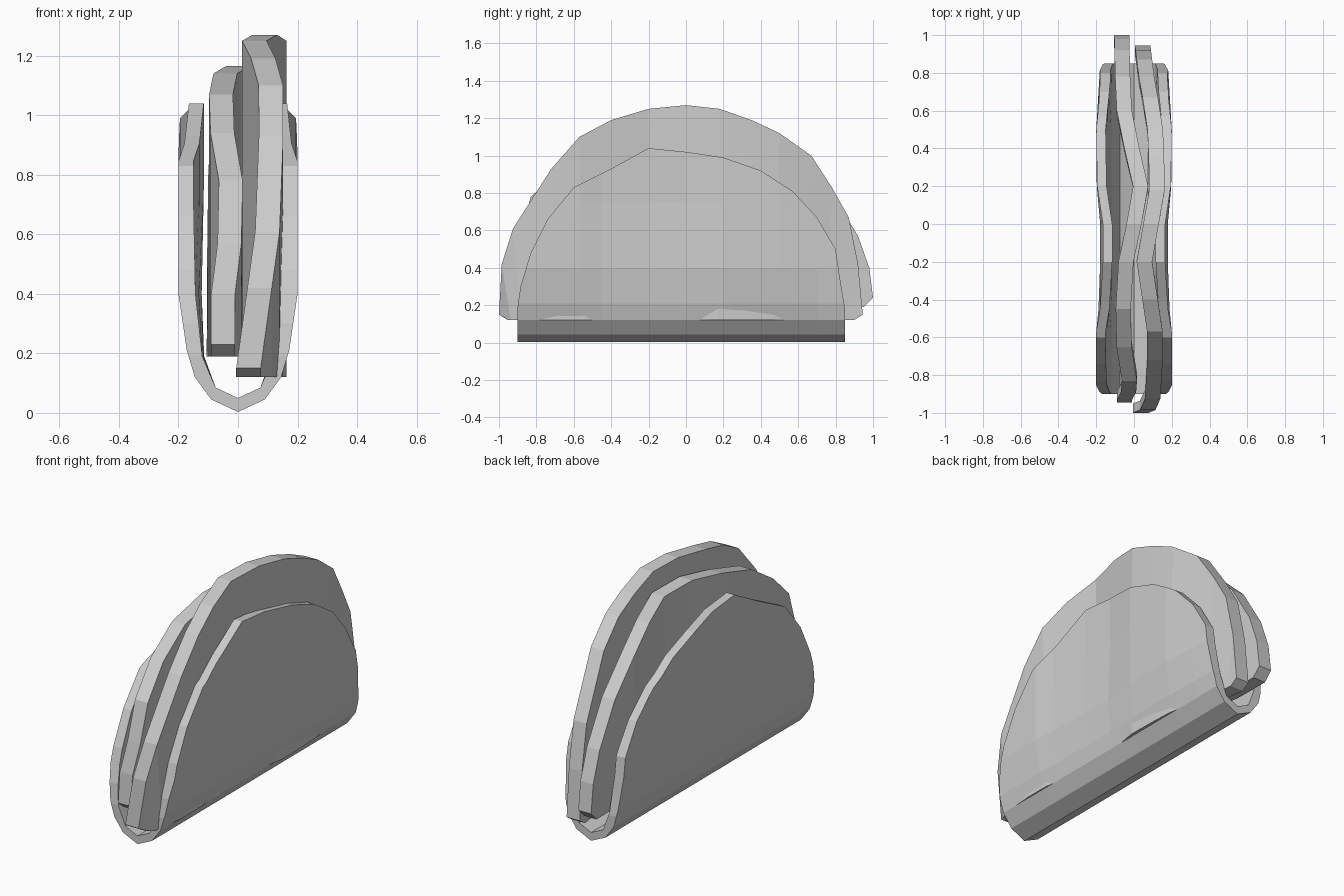
import bpy, bmesh

if "Cube" in bpy.data.objects:
    bpy.data.objects.remove(bpy.data.objects["Cube"])


def lerp(table, v):
    """Piecewise-linear lookup in a list of (key, value)."""
    if v <= table[0][0]:
        return table[0][1]
    for (a, p), (b, q) in zip(table, table[1:]):
        if v <= b:
            return p + (q - p) * (v - a) / (b - a)
    return table[-1][1]


def make_object(name, bm):
    bmesh.ops.recalc_face_normals(bm, faces=bm.faces)
    me = bpy.data.meshes.new(name)
    bm.to_mesh(me)
    bm.free()
    ob = bpy.data.objects.new(name, me)
    bpy.context.collection.objects.link(ob)
    return ob


def loft(name, rings):
    """Closed rings joined in order, capped at both ends."""
    bm = bmesh.new()
    rows = [[bm.verts.new(p) for p in ring] for ring in rings]
    for a, b in zip(rows, rows[1:]):
        for i in range(len(a)):
            j = (i + 1) % len(a)
            bm.faces.new((a[i], a[j], b[j], b[i]))
    bm.faces.new(rows[0])
    bm.faces.new(rows[-1])
    return make_object(name, bm)


# Folded shell: U-shaped section run along y, squeezed in gentle waves
outer = [(.09, .045), (.145, .12), (.172, .21), (.2, .4), (.2, .75), (.2, 1.15)]
inner = [(.15, 1.15), (.15, .75), (.143, .4), (.12, .19), (.075, .085)]
half = outer + inner
section = ([(0, .003)] + half + [(0, .05)]
           + [(-x, z) for x, z in reversed(half)])
wave = [(-.9, 0), (-.57, 0), (-.45, -.02), (-.2, -.035), (0, -.035),
        (.2, -.005), (.5, 0), (.7, -.02), (.85, -.035)]
rings = []
for y, _ in wave:
    ring = []
    for x, z in section:
        w = lerp(wave, y) * min(1, max(0, (z - .1) / .5))
        ring.append((x + (w if x > 0 else -w if x < 0 else 0), y, z))
    rings.append(ring)
shell = loft("taco_shell", rings)

# Dome outline that trims the shell rim
rim = [(-1, -.2), (-.91, .12), (-.885, .3), (-.83, .48), (-.74, .66), (-.6, .83),
       (-.4, .93), (-.2, 1.04), (0, 1.02), (.2, .99), (.4, .92), (.57, .81),
       (.7, .67), (.8, .5), (.83, .3), (.86, .12), (1, -.2)]
cutter = loft("rim_cutter", [[(x, y, z) for y, z in rim] for x in (-.5, .5)])
cutter.hide_render = True
mod = shell.modifiers.new("trim", 'BOOLEAN')
mod.operation = 'INTERSECT'
mod.solver = 'EXACT'
mod.object = cutter
bpy.context.view_layer.objects.active = shell
bpy.ops.object.modifier_apply(modifier=mod.name)
bpy.data.objects.remove(cutter)


# Wavy filling sheets: half discs whose x position follows y
def filling(name, outline, sway, base, thick):
    n = len(outline)
    bm = bmesh.new()
    sides = []
    for s in (-.5, .5):
        top, low = [], []
        for y, z in outline:
            x = lerp(sway, y) + s * thick
            top.append(bm.verts.new((x, y, z)))
            low.append(bm.verts.new((x, y * .95, base)))
        sides.append((top, low))
    (t0, l0), (t1, l1) = sides
    for i in range(n - 1):
        j = i + 1
        bm.faces.new((t0[i], t0[j], l0[j], l0[i]))
        bm.faces.new((t1[i], t1[j], l1[j], l1[i]))
        bm.faces.new((t0[i], t0[j], t1[j], t1[i]))
        bm.faces.new((l0[i], l0[j], l1[j], l1[i]))
    for i in (0, n - 1):
        bm.faces.new((t0[i], t1[i], l1[i], l0[i]))
    return make_object(name, bm)


filling("tall_filling",
        [(-1, .15), (-.985, .42), (-.925, .61), (-.72, .93), (-.57, 1.1),
         (-.4, 1.19), (-.2, 1.25), (0, 1.27), (.18, 1.25), (.35, 1.19),
         (.5, 1.12), (.67, 1.0), (.78, .83), (.87, .67), (.92, .42), (.945, .15)],
        [(-1, .035), (-.98, .085), (-.9, .105), (-.6, .115), (-.4, .085),
         (-.2, .055), (0, .09), (.2, .125), (.55, .11), (.75, .07), (.95, .045)],
        .12, .082)
filling("short_filling",
        [(-.945, .23), (-.93, .4), (-.89, .57), (-.83, .78), (-.65, .94),
         (-.45, 1.07), (-.2, 1.14), (0, 1.165), (.2, 1.14), (.4, 1.08),
         (.6, .97), (.78, .8), (.92, .57), (.98, .4), (1, .24)],
        [(-.945, -.05), (-.93, -.05), (-.87, -.018), (-.6, -.06), (-.35, -.055),
         (-.17, -.04), (0, .0), (.2, .035), (.57, -.05), (.78, -.06), (1, -.065)],
        .19, .08)
